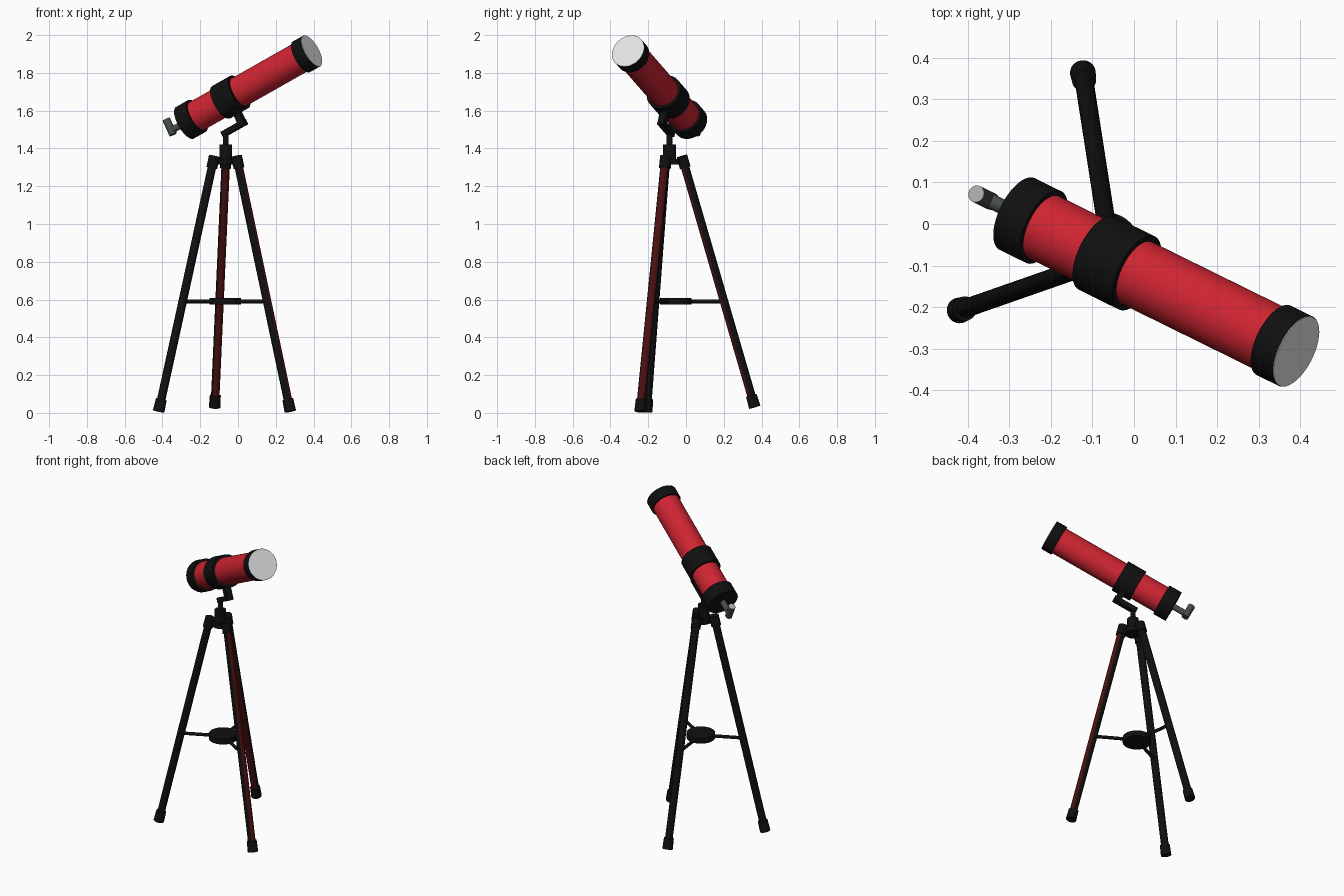
import bpy, math
from mathutils import Vector, Matrix

if "Cube" in bpy.data.objects:
    bpy.data.objects.remove(bpy.data.objects["Cube"])


def mat(name, rgb):
    m = bpy.data.materials.new(name)
    m.diffuse_color = (*rgb, 1)
    m.use_nodes = True
    m.node_tree.nodes["Principled BSDF"].inputs["Base Color"].default_value = m.diffuse_color
    return m


RED = mat("red paint", (0.62, 0.018, 0.031))
BLACK = mat("black plastic", (0.005, 0.005, 0.005))
DARK_RED = mat("dark red", (0.07, 0.005, 0.005))
WHITE = mat("white cover", (0.78, 0.78, 0.78))
GREY = mat("eyepiece grey", (0.42, 0.42, 0.42))
GREEN = mat("dark green grey", (0.06, 0.075, 0.062))


def finish(name, m):
    o = bpy.context.object
    o.name = name
    o.data.materials.append(m)
    return o


def rod(name, a, b, r, m, sides=32, r2=None):
    """Cylinder or cone running from point a to point b."""
    a, b = Vector(a), Vector(b)
    bpy.ops.mesh.primitive_cone_add(vertices=sides, radius1=r, radius2=r if r2 is None else r2,
                                    depth=(b - a).length, location=(a + b) / 2)
    o = finish(name, m)
    o.rotation_euler = (b - a).to_track_quat('Z', 'Y').to_euler()
    bpy.ops.object.shade_smooth_by_angle(angle=math.radians(40))
    return o


def block(name, centre, axes, size, m):
    """Box whose sides follow the three given axes."""
    bpy.ops.mesh.primitive_cube_add(size=1)
    o = finish(name, m)
    o.data.transform(Matrix(axes).transposed().to_4x4() @ Matrix.Diagonal((*size, 1)))
    o.location = centre
    return o


# optical axis (rear to front), its upward normal and its side direction
D = Vector((0.8, -0.394, 0.453)).normalized()
U = (Vector((0, 0, 1)) - D * D.z).normalized()
S = U.cross(D)
R = Vector((-0.281, 0.024, 1.536))
LENGTH = 0.84


def at(t, up=0):
    return R + D * t + U * up


# main tube with caps and clamp band
rod("main_tube", at(0.02), at(LENGTH - 0.02), 0.083, RED, 64)
rod("rear_cap", at(0), at(0.08), 0.096, BLACK, 64)
rod("clamp_band", at(0.24), at(0.36), 0.098, BLACK, 64)
rod("front_cap", at(LENGTH - 0.068), at(LENGTH - 0.002), 0.093, BLACK, 64)
rod("front_cover", at(LENGTH - 0.004), at(LENGTH), 0.0915, WHITE, 64)

# focuser and angled eyepiece
rod("focuser_tube", at(0.01), at(-0.09), 0.018, GREEN)
rod("eyepiece", at(-0.09, -0.024), at(-0.09, 0.063), 0.021, GREEN)
rod("eyepiece_lens", at(-0.09, 0.062), at(-0.09, 0.066), 0.0205, GREY)

# mount: bracket under the band, arm and post
block("band_bracket", at(0.30, -0.125), (D, S, U), (0.036, 0.04, 0.085), BLACK)
block("tilt_arm", at(0.247, -0.157), (D, S, U), (0.15, 0.036, 0.03), BLACK)
HX, HY = -0.065, -0.087
rod("mount_post", (HX, HY, 1.38), (HX, HY, 1.485), 0.015, BLACK)
rod("mount_hub", (HX, HY, 1.34), (HX, HY, 1.42), 0.034, BLACK)
rod("leg_plate", (HX, -0.08, 1.315), (HX, -0.08, 1.345), 0.052, BLACK)

# legs: top point, foot point, direction of the dark red face
legs = {
    "left_leg": ((-0.125, -0.105, 1.36), (-0.42, -0.208, 0.008), None),
    "right_leg": ((-0.008, -0.108, 1.36), (0.277, -0.243, 0.008), Vector((0.75, 0, 0))),
    "back_leg": ((-0.063, -0.022, 1.36), (-0.123, 0.364, 0.03), Vector((0.3, -0.85, 0))),
}
SPREAD_Z = 0.59
CENTRE = Vector((-0.068, -0.055, SPREAD_Z))
for name, (top, foot, red_dir) in legs.items():
    top, foot = Vector(top), Vector(foot)
    n = (foot - top).normalized()
    leg = rod(name, top, foot, 0.0225, BLACK, 24)
    if red_dir:
        leg.data.materials.append(DARK_RED)
        q = leg.rotation_euler.to_matrix()
        for p in leg.data.polygons:
            if (q @ p.normal).dot(red_dir.normalized()) > 0.55:
                p.material_index = 1
    rod(name + "_socket", top, top + n * 0.065, 0.029, BLACK)
    rod(name + "_foot", foot - n * 0.065, foot, 0.029, BLACK, r2=0.031)
    joint = top.lerp(foot, (top.z - SPREAD_Z) / (top.z - foot.z))
    rod(name + "_brace", CENTRE, joint, 0.01, BLACK, 12)

# accessory tray in the middle of the braces
rod("tray", CENTRE - Vector((0, 0, 0.017)), CENTRE + Vector((0, 0, 0.017)), 0.083, BLACK, 48)
